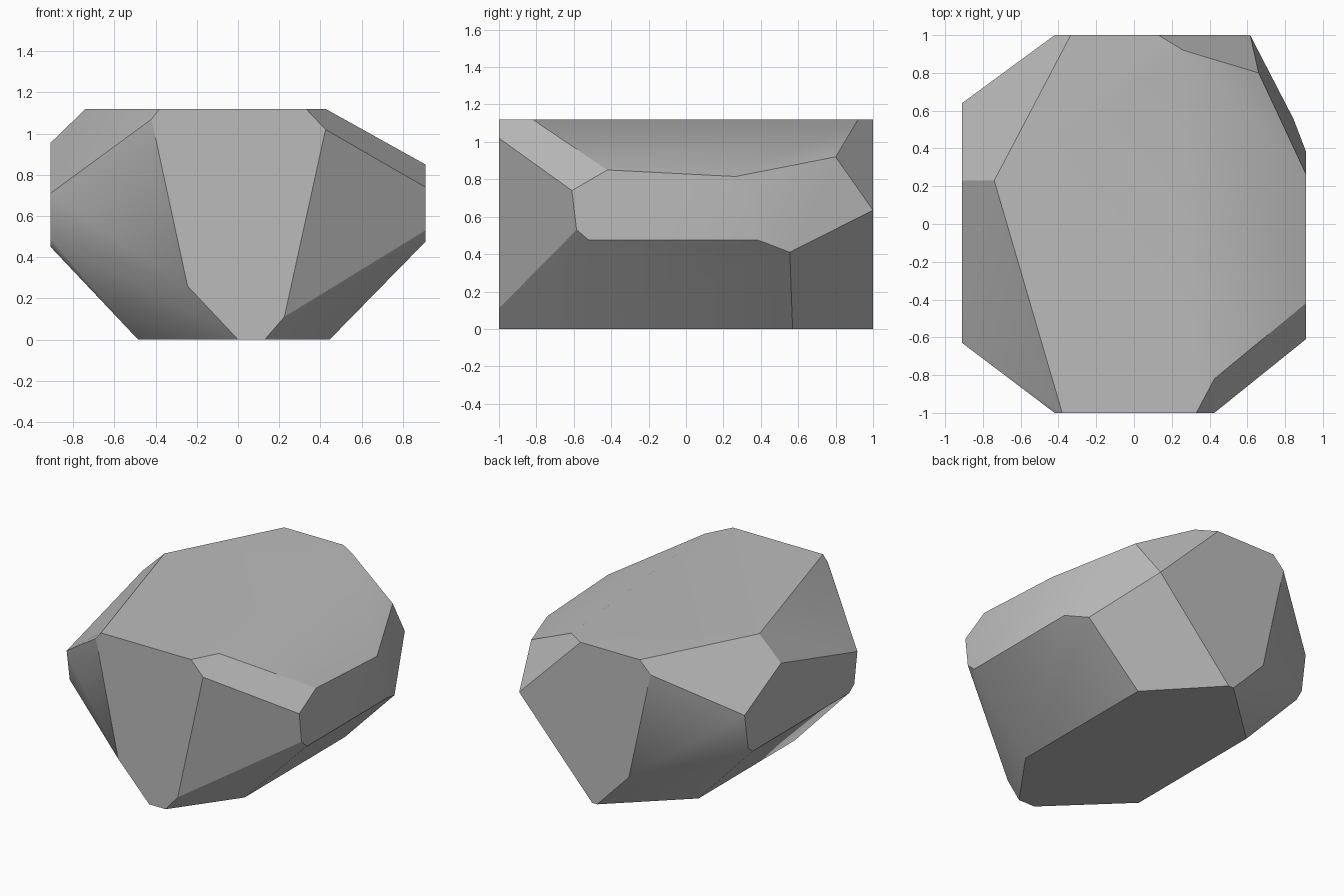
import bpy
import bmesh
import math

HALF_WIDTH, HALF_LENGTH, HEIGHT = 0.91, 1.0, 1.12

# Remove the default cube
default_cube = bpy.data.objects.get("Cube")
if default_cube:
    bpy.data.objects.remove(default_cube, do_unlink=True)


def make_material(name, colour):
    material = bpy.data.materials.new(name)
    material.use_nodes = True
    material.diffuse_color = colour
    shader = next(n for n in material.node_tree.nodes if n.type == "BSDF_PRINCIPLED")
    shader.inputs["Base Color"].default_value = colour
    shader.inputs["Roughness"].default_value = 0.9
    return material


def on_plane(axis, offset, outline):
    """Place a flat 2D outline on the plane where the given axis equals offset."""
    points = []
    for pair in outline:
        point = list(pair)
        point.insert("xyz".index(axis), offset)
        points.append(point)
    return points


# Flat facets of the boulder, each as a small outline on its own plane
front_facet = on_plane("y", -HALF_LENGTH, [
    (-.38, HEIGHT), (.33, HEIGHT), (.425, 1.02), (.225, .11),
    (.13, 0), (0, 0), (-.245, .26), (-.42, 1.07)])

back_facet = on_plane("y", HALF_LENGTH, [
    (-.335, HEIGHT), (.13, HEIGHT), (.615, .635),
    (.04, 0), (0, 0), (-.25, .26), (-.42, 1.035)])

left_facet = on_plane("x", HALF_WIDTH, [
    (-.42, .85), (-.61, .74), (-.585, .53),
    (-.52, .475), (.385, .475), (.265, .815)])

right_facet = on_plane("x", -HALF_WIDTH, [
    (.23, .955), (-.63, .71), (-.595, .49),
    (-.54, .45), (.55, .45), (.6, .49), (.64, .74)])

base_facet = on_plane("z", 0, [(.445, -.56), (.445, .57), (-.485, .55), (-.485, -.53)])

top_facet = on_plane("z", HEIGHT, [(.425, -.82), (.26, .92), (-.74, .23)])

# Loose corners on the sloping back left shoulder
shoulder = [(.66, .8, .92), (.845, .555, .41)]

# Wrap all the facets in one convex skin
bm = bmesh.new()
for outline in (front_facet, back_facet, left_facet, right_facet,
                base_facet, top_facet, shoulder):
    for point in outline:
        bm.verts.new(point)
bmesh.ops.remove_doubles(bm, verts=bm.verts[:], dist=0.001)
hull = bmesh.ops.convex_hull(bm, input=bm.verts[:])
unused = {g for g in hull["geom_interior"] + hull["geom_unused"]
          if isinstance(g, bmesh.types.BMVert)}
bmesh.ops.delete(bm, geom=list(unused), context="VERTS")

# Merge the triangles into clean chiselled facets
bmesh.ops.dissolve_limit(bm, angle_limit=math.radians(5),
                         verts=bm.verts[:], edges=bm.edges[:])
bmesh.ops.recalc_face_normals(bm, faces=bm.faces[:])

mesh = bpy.data.meshes.new("boulder")
bm.to_mesh(mesh)
bm.free()
boulder = bpy.data.objects.new("boulder", mesh)
bpy.context.collection.objects.link(boulder)
mesh.materials.append(make_material("stone grey", (0.5, 0.5, 0.5, 1)))

# Soften only the shallow edges
bpy.ops.object.select_all(action="DESELECT")
boulder.select_set(True)
bpy.context.view_layer.objects.active = boulder
bpy.ops.object.shade_smooth_by_angle(angle=math.radians(30))
